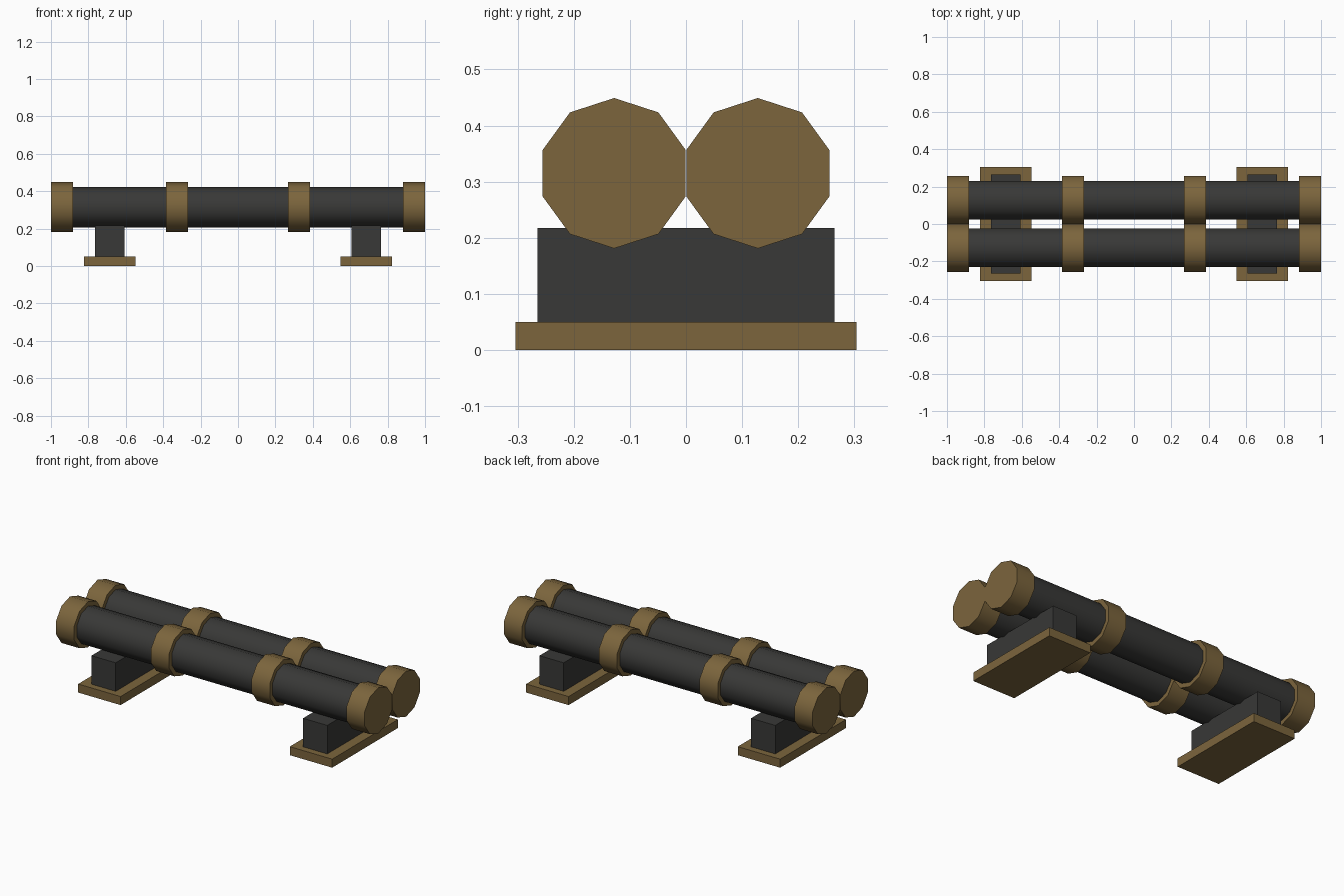
import bpy
from math import radians, pi

if "Cube" in bpy.data.objects:
    bpy.data.objects.remove(bpy.data.objects["Cube"])


def material(name, color):
    m = bpy.data.materials.new(name)
    m.diffuse_color = (*color, 1)
    m.use_nodes = True
    m.node_tree.nodes["Principled BSDF"].inputs["Base Color"].default_value = m.diffuse_color
    return m


BRASS = material("brass", (0.2, 0.13, 0.046))
IRON = material("dark_iron", (0.04, 0.04, 0.038))


def box(name, size, center, mat):
    bpy.ops.mesh.primitive_cube_add(size=1, location=center)
    ob = bpy.context.object
    ob.name = name
    ob.scale = size
    bpy.ops.object.transform_apply(location=False, rotation=False)
    ob.data.materials.append(mat)


def decagon_rod(name, radius, length, center, mat):
    # ten-sided rod along x with a corner pointing up
    bpy.ops.mesh.primitive_cylinder_add(vertices=10, radius=radius, depth=length,
                                        location=center, rotation=(pi / 2, 0, pi / 2))
    ob = bpy.context.object
    ob.name = name
    bpy.ops.object.transform_apply(location=False, scale=False)
    ob.data.materials.append(mat)
    bpy.ops.object.shade_smooth_by_angle(angle=radians(40))


# Twin pipes with four collars each
AXIS_Z = 0.315
for side, y in (("front", -0.128), ("back", 0.128)):
    decagon_rod(f"{side}_pipe", 0.108, 1.9, (0, y, AXIS_Z), IRON)
    for i, x in enumerate((-0.9415, -0.3265, 0.3265, 0.9415)):
        decagon_rod(f"{side}_collar_{i + 1}", 0.134, 0.117, (x, y, AXIS_Z), BRASS)

# Support blocks on base plates
for side, x in (("left", -0.686), ("right", 0.686)):
    box(f"{side}_support_block", (0.157, 0.53, 0.171), (x, 0, 0.1315), IRON)
    box(f"{side}_base_plate", (0.275, 0.608, 0.05), (x, 0, 0.025), BRASS)
